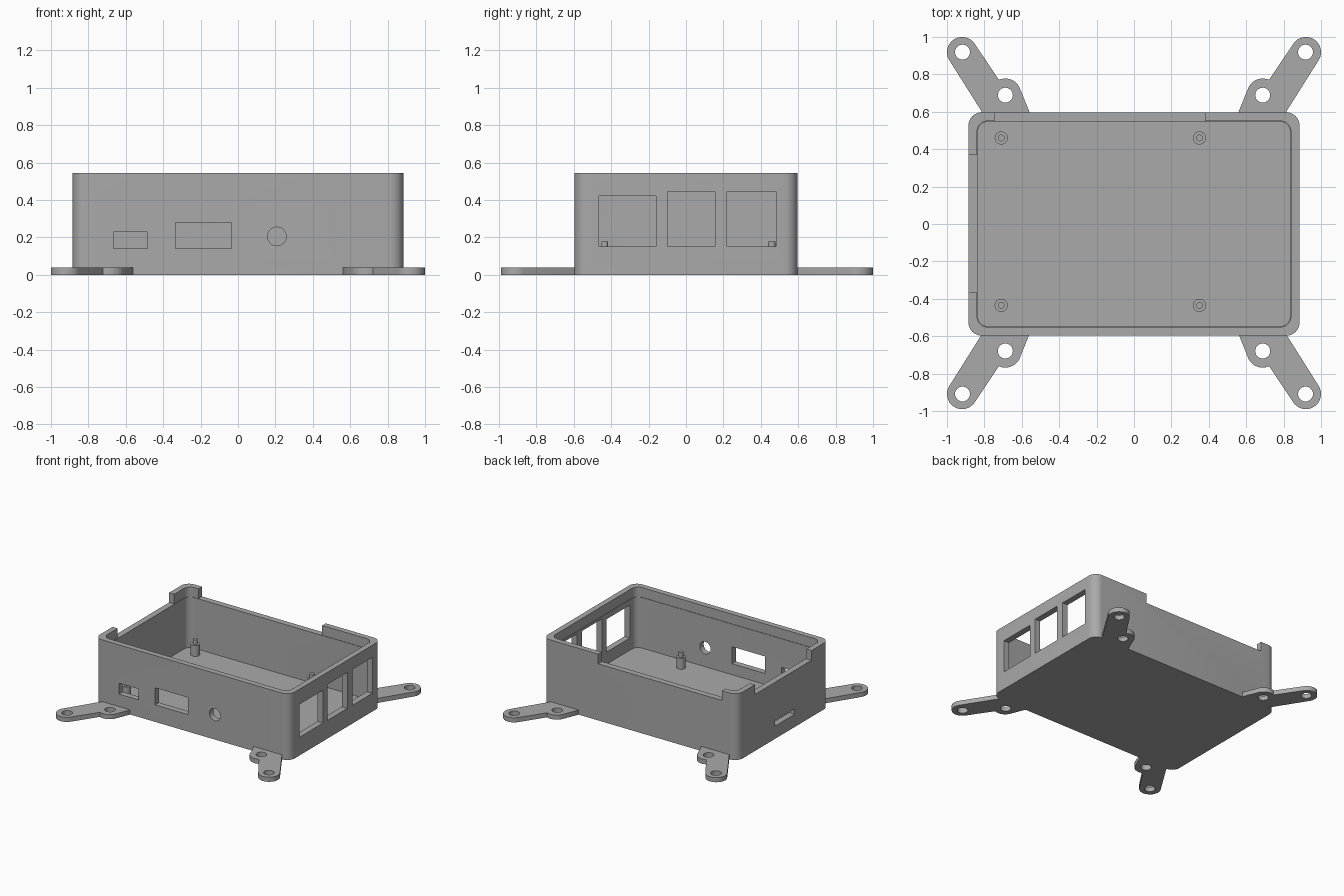
import bpy, bmesh
from math import radians, cos, sin
from mathutils import Matrix

if "Cube" in bpy.data.objects:
    bpy.data.objects.remove(bpy.data.objects["Cube"])

grey = bpy.data.materials.new("matte grey plastic")
grey.use_nodes = True
colour = (0.4, 0.4, 0.4, 1)
grey.diffuse_color = colour
grey.node_tree.nodes["Principled BSDF"].inputs["Base Color"].default_value = colour

HALF_X, HALF_Y, HEIGHT = 0.885, 0.597, 0.545
WALL, FLOOR, RIM = 0.05, 0.05, 0.465


def finish(name, bm):
    bmesh.ops.recalc_face_normals(bm, faces=bm.faces[:])
    mesh = bpy.data.meshes.new(name)
    bm.to_mesh(mesh)
    bm.free()
    obj = bpy.data.objects.new(name, mesh)
    bpy.context.collection.objects.link(obj)
    mesh.materials.append(grey)
    return obj


def prism(name, outline, z0, z1):
    """Extrude a flat outline upwards."""
    bm = bmesh.new()
    face = bm.faces.new([bm.verts.new((x, y, z0)) for x, y in outline])
    top = bmesh.ops.extrude_face_region(bm, geom=[face])["geom"]
    verts = [v for v in top if isinstance(v, bmesh.types.BMVert)]
    bmesh.ops.translate(bm, verts=verts, vec=(0, 0, z1 - z0))
    return finish(name, bm)


def arc(cx, cy, r, a0, a1, steps):
    angles = [radians(a0 + (a1 - a0) * i / steps) for i in range(steps + 1)]
    return [(cx + r * cos(a), cy + r * sin(a)) for a in angles]


def rounded(hx, hy, r):
    points = []
    for i, (sx, sy) in enumerate([(1, 1), (-1, 1), (-1, -1), (1, -1)]):
        points += arc(sx * (hx - r), sy * (hy - r), r, 90 * i, 90 * i + 90, 8)
    return points


def block(name, x, y, z):
    return prism(name, [(x[0], y[0]), (x[1], y[0]), (x[1], y[1]), (x[0], y[1])], *z)


def cylinder(name, x, y, r, z0, z1):
    return prism(name, arc(x, y, r, 0, 345, 23), z0, z1)


def cut(target, cutter):
    mod = target.modifiers.new("cut", "BOOLEAN")
    mod.operation, mod.solver, mod.object = "DIFFERENCE", "EXACT", cutter
    bpy.context.view_layer.objects.active = target
    bpy.ops.object.modifier_apply(modifier=mod.name)
    bpy.data.objects.remove(cutter)


def smooth(obj):
    bpy.ops.object.select_all(action="DESELECT")
    obj.select_set(True)
    bpy.context.view_layer.objects.active = obj
    bpy.ops.object.shade_smooth_by_angle(angle=radians(30))


# Open tray with a shallow lid seat around the rim
tray = prism("tray", rounded(HALF_X, HALF_Y, 0.07), 0, HEIGHT)
cut(tray, prism("cavity", rounded(HALF_X - WALL, HALF_Y - WALL, 0.055), FLOOR, HEIGHT + 0.1))
cut(tray, prism("lid_seat", rounded(HALF_X - WALL + 0.004, HALF_Y - WALL + 0.004, 0.057),
                RIM, HEIGHT + 0.1))

# Lowered rim at the back and on the right-hand wall
above = (RIM, HEIGHT + 0.1)
cut(tray, block("back_notch", (-0.745, 0.38), (0.5, 0.7), above))
cut(tray, block("side_notch", (-1, -0.8), (-0.365, 0.37), above))

# Front openings: two rectangles and a round hole
front = (-0.7, -0.5)
cut(tray, block("small_port", (-0.665, -0.485), front, (0.14, 0.23)))
cut(tray, block("wide_port", (-0.335, -0.035), front, (0.14, 0.28)))
round_port = cylinder("round_port", 0, 0, 0.05, -0.1, 0.1)
round_port.data.transform(Matrix.Translation((0.208, -0.6, 0.205)) @ Matrix.Rotation(radians(90), 4, "X"))
cut(tray, round_port)

# Three large windows on the left wall, one card slot opposite
for y0, y1, top in [(-0.465, -0.16, 0.42), (-0.1, 0.155, 0.445), (0.22, 0.48, 0.445)]:
    cut(tray, block("window", (0.8, 1), (y0, y1), (0.15, top)))
cut(tray, block("card_slot", (-1, -0.8), (-0.147, 0.11), (0.105, 0.15)))
smooth(tray)

# Board standoffs with locating pins
for x, row in [(-0.71, "right"), (0.35, "left")]:
    for y, end in [(-0.435, "front"), (0.46, "back")]:
        smooth(cylinder(f"standoff_{end}_{row}", x, y, 0.035, FLOOR - 0.01, 0.14))
        smooth(cylinder(f"pin_{end}_{row}", x, y, 0.018, 0.135, 0.178))

# Four mounting arms, each a rounded bar with an ear and two screw holes
arm_outline = ([(0.815, 0.58), (0.815, 0.597)] + arc(0.919, 0.914, 0.081, -32, 148, 16)
               + arc(0.688, 0.688, 0.085, 66, 150, 8) + [(0.56, 0.597), (0.56, 0.58)])
for sx, side in [(1, "left"), (-1, "right")]:
    for sy, end in [(1, "back"), (-1, "front")]:
        shift = 0.005
        arm = prism(f"mounting_arm_{end}_{side}",
                    [(sx * x, sy * y + shift) for x, y in arm_outline], 0, 0.038)
        for x, y in [(0.917, 0.914), (0.688, 0.684)]:
            cut(arm, cylinder("screw_hole", sx * x, sy * y + shift, 0.04, -0.1, 0.1))
        smooth(arm)
